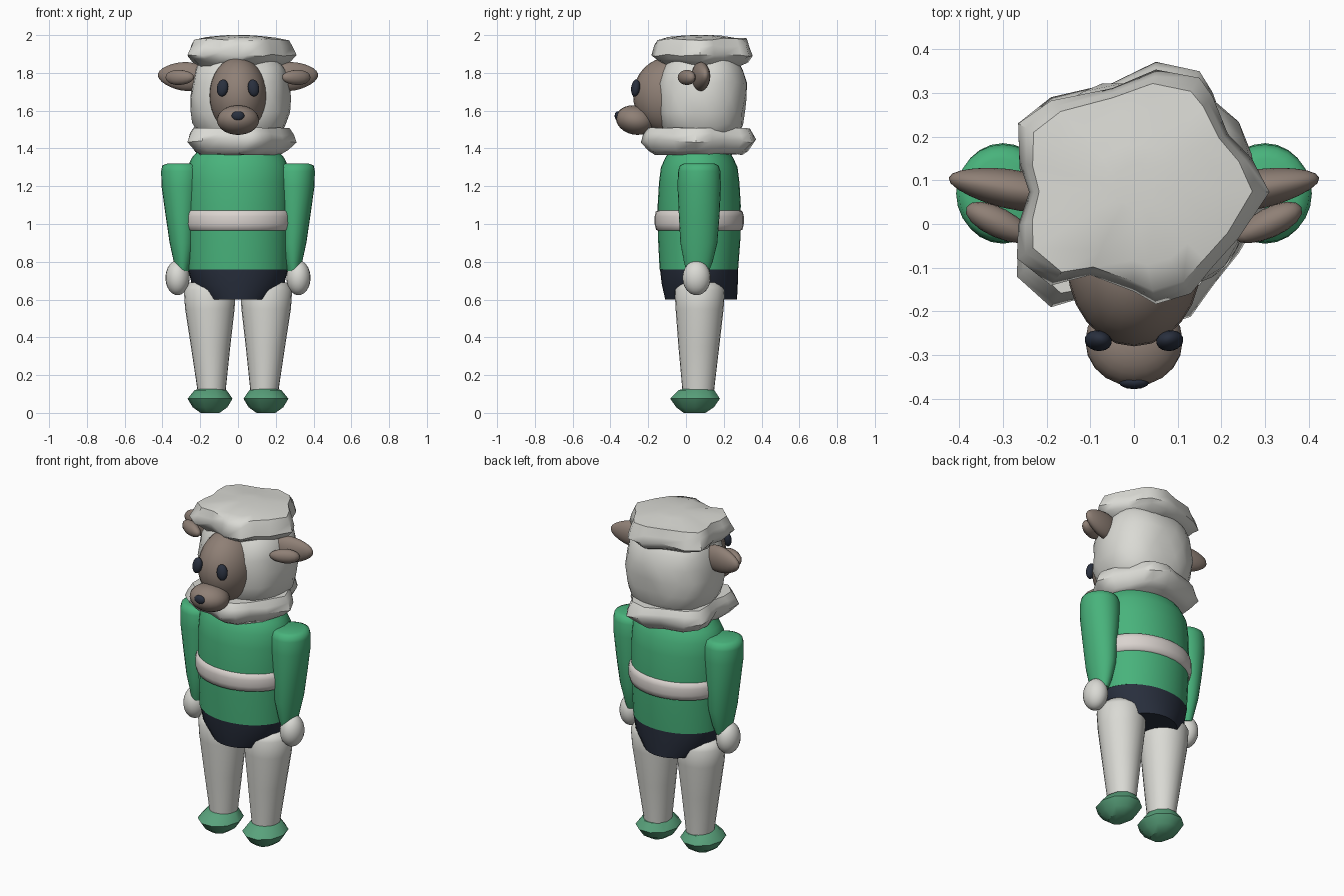
import bpy, bmesh, math, random
from mathutils import Vector, Matrix, noise

random.seed(4)


def material(name, rgb):
    m = bpy.data.materials.new(name)
    m.diffuse_color = (*rgb, 1)
    return m


WOOL = material("wool_white", (0.70, 0.70, 0.66))
GREEN = material("jacket_green", (0.065, 0.45, 0.20))
SHOE = material("shoe_green", (0.10, 0.36, 0.20))
NAVY = material("navy", (0.022, 0.029, 0.048))
BROWN = material("face_brown", (0.275, 0.215, 0.18))
CREAM = material("belt_cream", (0.70, 0.65, 0.62))


def finish(name, bm, mat, angle=40):
    bmesh.ops.recalc_face_normals(bm, faces=bm.faces)
    me = bpy.data.meshes.new(name)
    bm.to_mesh(me)
    bm.free()
    me.materials.append(mat)
    ob = bpy.data.objects.new(name, me)
    bpy.context.collection.objects.link(ob)
    bpy.ops.object.select_all(action='DESELECT')
    ob.select_set(True)
    bpy.context.view_layer.objects.active = ob
    bpy.ops.object.shade_smooth_by_angle(angle=math.radians(angle))
    return ob


def skin(name, loops, mat, angle=40):
    """Bridge closed loops of points and cap both ends."""
    bm = bmesh.new()
    rows = [[bm.verts.new(p) for p in loop] for loop in loops]
    n = len(rows[0])
    for a, b in zip(rows, rows[1:]):
        for i in range(n):
            j = (i + 1) % n
            bm.faces.new((a[i], a[j], b[j], b[i]))
    bm.faces.new(rows[0])
    bm.faces.new(rows[-1])
    return finish(name, bm, mat, angle)


def loft(name, rings, mat, n=32, angle=40):
    """Rings are (z, centre x, centre y, radius x, radius y)."""
    turn = [2 * math.pi * i / n for i in range(n)]
    loops = [[(cx + rx * math.cos(t), cy + ry * math.sin(t), z) for t in turn]
             for z, cx, cy, rx, ry in rings]
    return skin(name, loops, mat, angle)


def ball(name, centre, radii, mat, rot=(0, 0, 0), seg=20, taper=0.0):
    bm = bmesh.new()
    bmesh.ops.create_uvsphere(bm, u_segments=seg, v_segments=seg * 2 // 3, radius=1)
    m = Matrix.Identity(3)
    for axis, a in zip("XYZ", rot):
        m = Matrix.Rotation(a, 3, axis) @ m
    for v in bm.verts:
        k = 1 - taper * v.co.x
        p = Vector((v.co.x * radii[0], v.co.y * radii[1] * k, v.co.z * radii[2] * k))
        v.co = m @ p + Vector(centre)
    return finish(name, bm, mat, 60)


# torso and shorts
loft("jacket", [(0.76, 0, 0.068, 0.265, 0.208), (0.92, 0, 0.07, 0.270, 0.218),
                (1.10, 0, 0.07, 0.275, 0.220), (1.22, 0, 0.07, 0.274, 0.213),
                (1.30, 0, 0.07, 0.268, 0.203), (1.35, 0, 0.07, 0.245, 0.180),
                (1.39, 0, 0.07, 0.21, 0.155)], GREEN)
loft("shorts", [(0.60, 0, 0.08, 0.18, 0.19), (0.68, 0, 0.073, 0.245, 0.201),
                (0.762, 0, 0.069, 0.264, 0.207)], NAVY)

# belt with a rounded edge
loft("belt", [(0.962, 0, 0.07, 0.262, 0.212), (0.97, 0, 0.07, 0.280, 0.229),
              (1.00, 0, 0.07, 0.289, 0.236), (1.04, 0, 0.07, 0.289, 0.236),
              (1.066, 0, 0.07, 0.282, 0.230), (1.076, 0, 0.07, 0.262, 0.212)], CREAM, angle=60)

# limbs on both sides
for side, s in (("left", -1), ("right", 1)):
    loft(side + "_leg", [(0.08, s * 0.14, 0.065, 0.073, 0.082),
                         (0.13, s * 0.14, 0.065, 0.076, 0.085),
                         (0.35, s * 0.145, 0.068, 0.104, 0.108),
                         (0.55, s * 0.149, 0.072, 0.131, 0.127),
                         (0.65, s * 0.15, 0.073, 0.137, 0.133),
                         (0.69, s * 0.15, 0.073, 0.11, 0.11)], WOOL, 24, 60)
    loft(side + "_shoe", [(0.0, s * 0.148, 0.045, 0.05, 0.06),
                          (0.03, s * 0.148, 0.048, 0.092, 0.105),
                          (0.075, s * 0.148, 0.048, 0.119, 0.138),
                          (0.12, s * 0.145, 0.055, 0.085, 0.10),
                          (0.132, s * 0.142, 0.06, 0.05, 0.06)], SHOE, 10, 35)
    loft(side + "_arm", [(0.75, s * 0.295, 0.062, 0.035, 0.06),
                         (0.80, s * 0.292, 0.065, 0.048, 0.076),
                         (0.90, s * 0.292, 0.068, 0.070, 0.098),
                         (1.05, s * 0.298, 0.070, 0.086, 0.108),
                         (1.20, s * 0.300, 0.070, 0.105, 0.115),
                         (1.28, s * 0.300, 0.070, 0.107, 0.112),
                         (1.31, s * 0.302, 0.070, 0.099, 0.102),
                         (1.32, s * 0.304, 0.070, 0.07, 0.08)], GREEN, 24, 60)
    ball(side + "_hand", (s * 0.32, 0.056, 0.715), (0.064, 0.074, 0.092), WOOL)

# wool on the head: a lumpy, slightly boxy ball
bm = bmesh.new()
bmesh.ops.create_icosphere(bm, subdivisions=3, radius=1)
for v in bm.verts:
    d = v.co.normalized()
    boxy = 1 / (abs(d.x) ** 2.6 + abs(d.y) ** 2.6 + abs(d.z) ** 2.6) ** (1 / 2.6)
    r = boxy * (1 + 0.05 * noise.noise(d * 2.6 + Vector((3, 1, 5))))
    v.co = Vector((0.012 + d.x * r * 0.262, 0.085 + d.y * r * 0.235, 1.67 + d.z * r * 0.275))
finish("head_wool", bm, WOOL, 50)

# shared ragged outline for the crown and the collar
OUTLINE = [(0.31, 0.08), (0.27, 0.16), (0.215, 0.22), (0.18, 0.31), (0.15, 0.355),
           (0.05, 0.375), (-0.05, 0.33), (-0.19, 0.30), (-0.265, 0.245), (-0.262, 0.15),
           (-0.24, 0.08), (-0.265, 0), (-0.268, -0.08), (-0.19, -0.145), (-0.10, -0.12),
           (0, -0.16), (0.05, -0.19), (0.13, -0.165), (0.18, -0.10), (0.24, -0.03)]


def fleece(name, rings, sy, cy):
    """Rings are (z, outline scale, height jitter, roundness)."""
    loops = []
    for z, k, jit, rnd in rings:
        loop = []
        for x, y in OUTLINE:
            p = Vector((x - 0.02, y - 0.0925))
            p = p.lerp(p.normalized() * 0.255, rnd) * k
            loop.append((p.x + 0.02 * (1 - rnd), p.y * sy + cy, z + random.uniform(-jit, jit)))
        loops.append(loop)
    return skin(name, loops, WOOL, 50)


fleece("wool_crown", [(1.84, 0.80, 0.008, 0.4), (1.865, 0.93, 0.012, 0.2),
                      (1.895, 1.0, 0.012, 0.0), (1.94, 0.95, 0.01, 0.1),
                      (1.978, 0.90, 0.006, 0.2), (1.988, 0.70, 0.004, 0.5),
                      (1.997, 0.40, 0.001, 0.9), (2.0, 0.2, 0.0, 1.0)], 0.95, 0.085)
fleece("wool_collar", [(1.368, 0.78, 0.004, 0.3), (1.385, 0.88, 0.008, 0.2),
                       (1.44, 1.0, 0.012, 0.0), (1.475, 0.97, 0.008, 0.1),
                       (1.508, 0.91, 0.003, 0.2), (1.508, 0.70, 0.002, 0.5)], 1.08, 0.066)

# face, muzzle and nose
ball("face", (0, -0.09, 1.68), (0.153, 0.19, 0.203), BROWN, seg=24)
ball("muzzle", (0, -0.268, 1.55), (0.112, 0.104, 0.077), BROWN, rot=(-0.2, 0, 0))
ball("nose", (0, -0.362, 1.572), (0.035, 0.016, 0.025), NAVY, seg=12)

# eyes and ears
for side, s in (("left", -1), ("right", 1)):
    ball(side + "_eye", (s * 0.082, -0.267, 1.72), (0.031, 0.023, 0.046), NAVY,
         rot=(-0.15, -s * 0.12, s * 0.25), seg=16)
    ball(side + "_ear", (s * 0.295, 0.082, 1.782), (0.132, 0.045, 0.075), BROWN,
         rot=(0, -s * 0.06, s * 0.18), taper=s * 0.2)
    ball(side + "_inner_ear", (s * 0.308, 0.002, 1.776), (0.084, 0.034, 0.04), BROWN,
         rot=(0, 0, s * 0.45), seg=16, taper=-s * 0.1)
